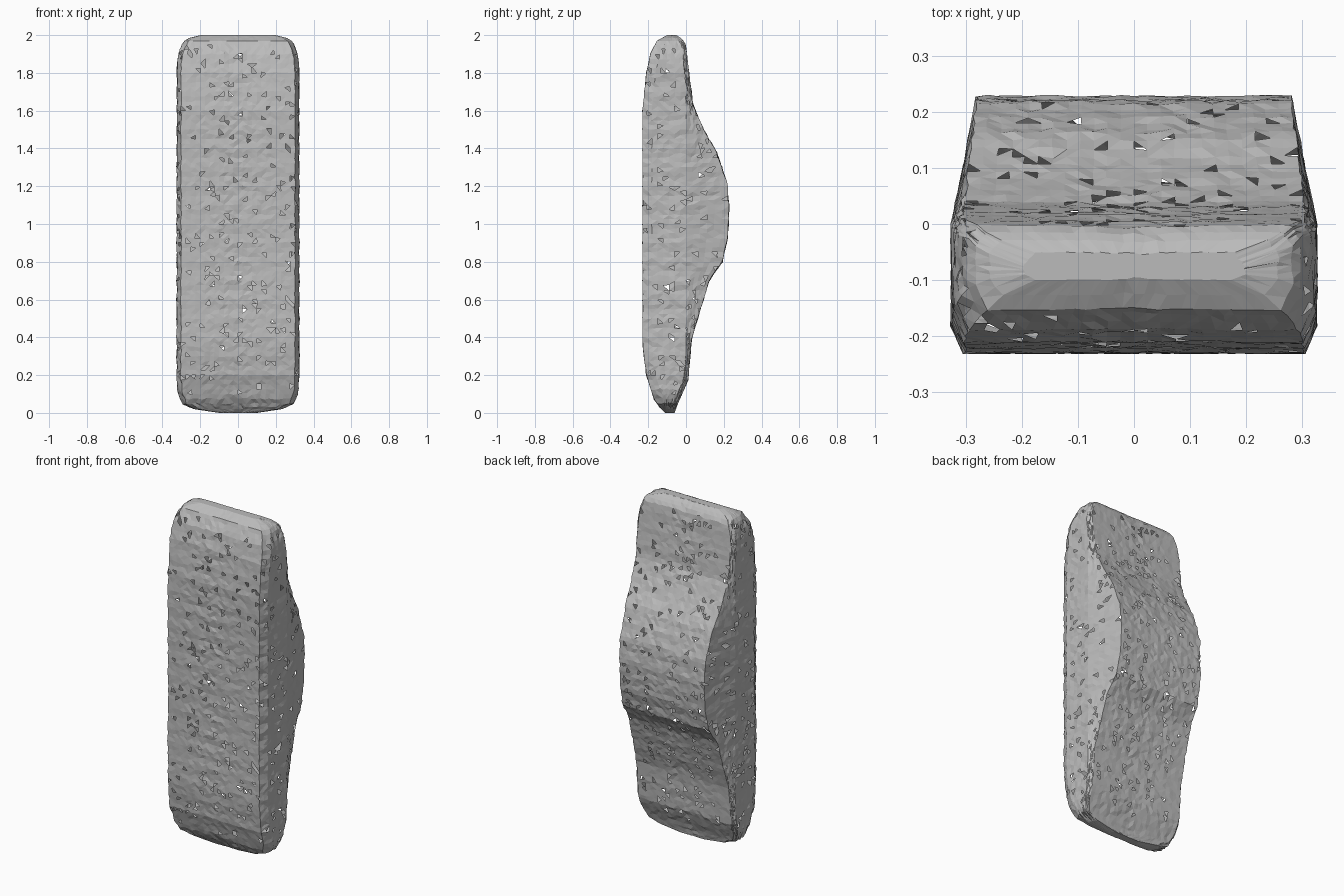
import bpy, bmesh, math, random
from mathutils import Vector

random.seed(7)
cube = bpy.data.objects.get("Cube")
if cube:
    bpy.data.objects.remove(cube)

# Silhouettes as (height, value) stations
FRONT = [(0, -.11), (.03, -.14), (.07, -.17), (.2, -.212), (.36, -.232),
         (1.6, -.232), (1.8, -.212), (1.9, -.19), (1.97, -.155), (2, -.10)]
BACK = [(0, -.06), (.07, -.035), (.17, .012), (.4, .034), (.7, .125), (.8, .195),
        (.93, .224), (1.08, .232), (1.22, .22), (1.38, .165), (1.5, .095),
        (1.63, .04), (1.8, .018), (1.95, 0), (1.98, -.02), (2, -.05)]
WIDTH = [(0, .1), (.02, .235), (.05, .30), (.12, .325), (.25, .328),
         (1.86, .327), (1.95, .302), (1.98, .28), (2, .2)]


def sample(table, z):
    """Value of a station table at height z."""
    for (z0, a), (z1, b) in zip(table, table[1:]):
        if z <= z1:
            return a + (b - a) * (z - z0) / (z1 - z0)
    return table[-1][1]


def section(z):
    """Closed outline: flat front, bevelled edges, tapering back bulge."""
    front, back, width = (sample(t, z) for t in (FRONT, BACK, WIDTH))
    waist = min(0, back - .025)
    bevel = min(.05, (waist - front) * .4)
    rim = width - .015 - .13 * (back - waist)
    half = [(width - .022, front), (width, front + bevel), (width, waist), (rim, back)]
    corners = half + [(-x, y) for x, y in reversed(half)]
    steps = [2, 6, 6, 24, 6, 6, 2, 24]
    ring = []
    for i, count in enumerate(steps):
        a, b = Vector(corners[i]), Vector(corners[(i + 1) % 8])
        ring += [a.lerp(b, k / count) for k in range(count)]
    return ring


def rough(p, z):
    """Pull a point slightly inward for the woven, uneven surface."""
    course = .5 - .5 * math.cos(z * math.tau / .1)
    pull = .003 * course + random.uniform(0, .006)
    centre = Vector((0, -.08))
    inward = (centre - p).normalized()
    wobble = random.uniform(-.005, .005) if .02 < z < 1.97 else 0
    q = p + inward * pull
    return q.x, q.y, z + wobble


# Woven pad: stacked outlines joined by triangles
bm = bmesh.new()
heights = [0, .01, .02, .035] + [.05 + .025 * i for i in range(77)] + [1.97, 1.985, 2]
rings = [[bm.verts.new(rough(p, z)) for p in section(z)] for z in heights]
walls = []
for low, high in zip(rings, rings[1:]):
    n = len(low)
    for i in range(n):
        j = (i + 1) % n
        walls.append(bm.faces.new((low[i], low[j], high[j], high[i])))
bm.faces.new(list(reversed(rings[0])))
bm.faces.new(rings[-1])
bmesh.ops.triangulate(bm, faces=bm.faces[:])
bmesh.ops.recalc_face_normals(bm, faces=bm.faces[:])

# Small open gaps between the stitches
gaps = [f for f in bm.faces if .1 < f.calc_center_median().z < 1.95 and random.random() < .05]
bmesh.ops.delete(bm, geom=gaps, context='FACES')

mesh = bpy.data.meshes.new("woven_pad")
bm.to_mesh(mesh)
bm.free()
pad = bpy.data.objects.new("woven_pad", mesh)
bpy.context.collection.objects.link(pad)

# Plain grey
grey = bpy.data.materials.new("grey")
grey.use_nodes = True
colour = (.5, .5, .5, 1)
grey.diffuse_color = colour
grey.node_tree.nodes["Principled BSDF"].inputs["Base Color"].default_value = colour
mesh.materials.append(grey)
